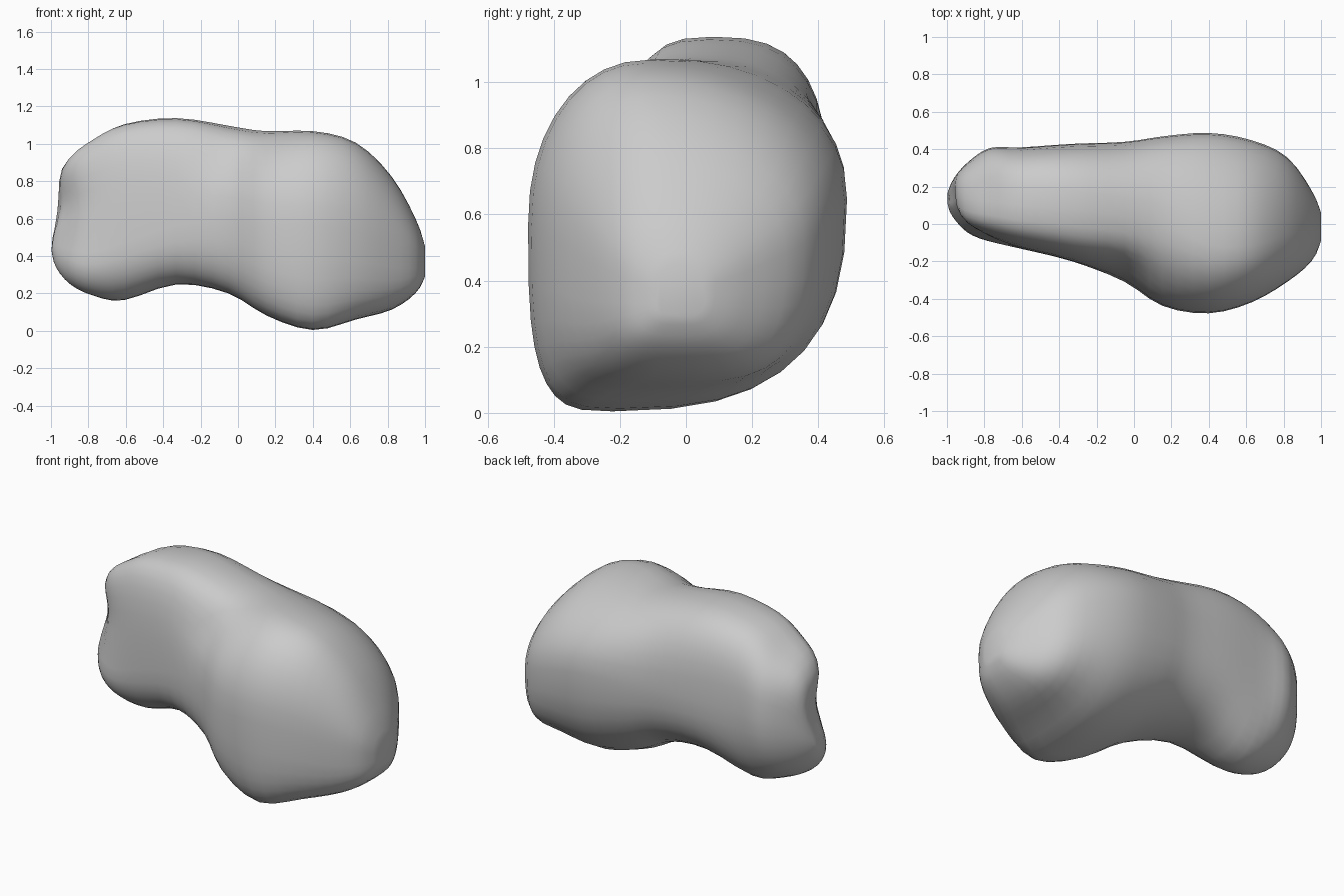
import bpy
import bmesh
import math
from mathutils import Vector

# Remove the default cube only
default_cube = bpy.data.objects.get("Cube")
if default_cube:
    bpy.data.objects.remove(default_cube, do_unlink=True)

RING_SIDES = 36
STEPS_PER_SPAN = 3

# Stations along the rock, in hundredths:
# x, front y, back y, bottom z, top z, crest y, keel y, front bulge z, back bulge z
STATIONS = [
    (-100, 9, 17, 43, 51, 13, 13, 47, 47),
    (-97, 4, 24, 34, 74, 14, 10, 45, 55),
    (-89, -3, 33, 25, 94, 14, 9, 42, 60),
    (-77, -8, 41, 19, 104, 13, 9, 40, 63),
    (-61, -13, 41, 16, 111, 10, 12, 45, 65),
    (-33, -20, 43, 25, 114, 8, 8, 55, 65),
    (-5, -31, 44, 20, 110, 4, -6, 60, 65),
    (15, -44, 47, 8, 107, 0, -18, 57, 66),
    (40, -48, 49, 0, 107, -12, -24, 58, 66),
    (63, -42, 45, 6, 101, -12, -12, 55, 60),
    (82, -31, 36, 11, 83, -6, 3, 48, 52),
    (95, -20, 18, 20, 60, -3, 0, 42, 43),
    (100, -9, 6, 29, 45, -2, -1, 37, 38),
]

# Soft dents and swellings: centre, radius, push
SCULPTING = [
    ((-0.97, 0.06, 0.68), 0.18, (0.04, 0.04, 0)),    # waist above the knob
    ((-0.93, 0.14, 0.86), 0.15, (-0.03, 0, 0)),      # upper end swelling
    ((-0.82, 0, 0.35), 0.18, (-0.01, -0.02, -0.01)), # knob at the low end
    ((-0.82, 0.3, 0.98), 0.2, (0, -0.02, -0.05)),    # worn back corner
    ((-0.04, -0.27, 0.95), 0.2, (0, 0.04, -0.05)),   # saddle between the lobes
]


def blend(a, b, c, d, t):
    """Smooth spline value between b and c."""
    return 0.5 * (2 * b + (c - a) * t
                  + (2 * a - 5 * b + 4 * c - d) * t ** 2
                  + (3 * b - a - 3 * c + d) * t ** 3)


def smooth_stations(stations):
    """Fill in intermediate cross-sections between the given ones."""
    last = len(stations) - 1
    result = []
    for i in range(last):
        near = [stations[min(max(i + k, 0), last)] for k in (-1, 0, 1, 2)]
        for step in range(STEPS_PER_SPAN):
            t = step / STEPS_PER_SPAN
            result.append([blend(*values, t) / 100 for values in zip(*near)])
    result.append([value / 100 for value in stations[last]])
    return result


def corner_fullness(x, upper, rear):
    """Superellipse power of one quarter: higher is boxier."""
    if upper:
        return max(2, 2.5 - 1.1 * x) if rear else max(2.1, 2.6 - 1.6 * x)
    return 2.5 + 0.5 * x if rear else max(2.1, 2.9 + 1.2 * x)


def section_points(station):
    """Lopsided rounded cross-section made of four superellipse quarters."""
    x, front, back, bottom, top, crest, keel, front_z, back_z = station
    points = []
    for k in range(RING_SIDES):
        angle = math.tau * k / RING_SIDES
        c, s = math.cos(angle), math.sin(angle)
        upper, rear = s >= 0, c >= 0
        side_y, side_z = (back, back_z) if rear else (front, front_z)
        mid_y, end_z = (crest, top) if upper else (keel, bottom)
        power = corner_fullness(x, upper, rear)
        y = mid_y + (side_y - mid_y) * abs(c) ** (2 / power)
        z = side_z + (end_z - side_z) * abs(s) ** (2 / power)
        points.append((x, y, z))
    return points


# Plain rock grey
grey = bpy.data.materials.new("rock_grey")
grey.use_nodes = True
colour = (0.6, 0.6, 0.6, 1)
grey.diffuse_color = colour
grey.node_tree.nodes["Principled BSDF"].inputs["Base Color"].default_value = colour

# Loft the rock body through its sections and close both ends
bm = bmesh.new()
rings = [[bm.verts.new(p) for p in section_points(s)]
         for s in smooth_stations(STATIONS)]
for ring, following in zip(rings, rings[1:]):
    for k in range(RING_SIDES):
        n = (k + 1) % RING_SIDES
        bm.faces.new((ring[k], ring[n], following[n], following[k]))
bm.faces.new(rings[0])
bm.faces.new(rings[-1])

# Ease out the seams between section quarters
for _ in range(2):
    bmesh.ops.smooth_vert(bm, verts=[v for r in rings[3:-3] for v in r], factor=0.25,
                          use_axis_x=True, use_axis_y=True, use_axis_z=True)

# Sculpt the dents and swellings
for centre, radius, push in SCULPTING:
    for vert in bm.verts:
        distance = (vert.co - Vector(centre)).length / radius
        vert.co += Vector(push) * math.exp(-distance ** 2)

bmesh.ops.recalc_face_normals(bm, faces=bm.faces)
for face in bm.faces:
    face.smooth = True

mesh = bpy.data.meshes.new("rock_body")
bm.to_mesh(mesh)
bm.free()
mesh.materials.append(grey)
rock = bpy.data.objects.new("rock_body", mesh)
bpy.context.collection.objects.link(rock)
